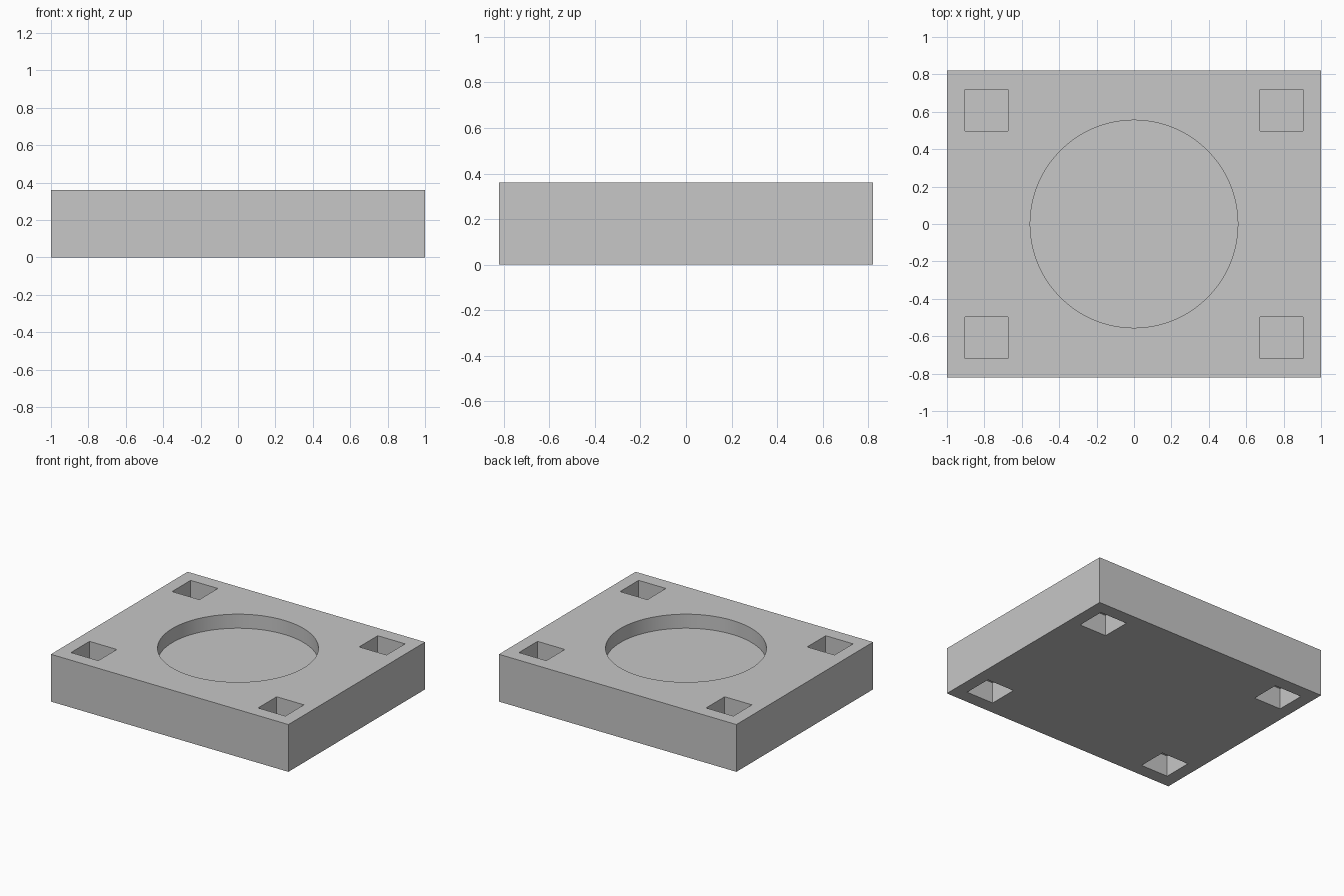
import bpy
import math

if "Cube" in bpy.data.objects:
    bpy.data.objects.remove(bpy.data.objects["Cube"], do_unlink=True)

HEIGHT = 0.36
RECESS_RADIUS, RECESS_DEPTH = 0.555, 0.107
POCKET_X, POCKET_Y = 0.788, 0.608
POCKET_SIZE = (0.23, 0.223)
POCKET_DEPTH = 0.16
OVER = 0.1  # how far cutters stick out of the block

grey = bpy.data.materials.new("plain grey")
grey.use_nodes = True
grey.diffuse_color = (0.57, 0.57, 0.57, 1)
grey.node_tree.nodes["Principled BSDF"].inputs["Base Color"].default_value = grey.diffuse_color


def box(name, size, location):
    bpy.ops.mesh.primitive_cube_add(size=1, location=location)
    obj = bpy.context.object
    obj.name = name
    obj.scale = size
    bpy.ops.object.transform_apply(location=False, rotation=False, scale=True)
    obj.data.materials.append(grey)
    return obj


def cut(target, cutter):
    mod = target.modifiers.new("cut", "BOOLEAN")
    mod.operation = "DIFFERENCE"
    mod.solver = "EXACT"
    mod.object = cutter
    bpy.context.view_layer.objects.active = target
    bpy.ops.object.modifier_apply(modifier=mod.name)
    bpy.data.objects.remove(cutter, do_unlink=True)


# Solid block
block = box("base_block", (2, 1.644, HEIGHT), (0, 0, HEIGHT / 2))

# Round recess in the top
depth = RECESS_DEPTH + OVER
bpy.ops.mesh.primitive_cylinder_add(
    vertices=128, radius=RECESS_RADIUS, depth=depth,
    location=(0, 0, HEIGHT - RECESS_DEPTH + depth / 2))
recess = bpy.context.object
recess.name = "recess_cutter"
recess.data.materials.append(grey)
cut(block, recess)

# Blind square pockets at the corners, top and bottom
length = POCKET_DEPTH + OVER
for sx in (-1, 1):
    for sy in (-1, 1):
        for z in (HEIGHT - POCKET_DEPTH + length / 2, POCKET_DEPTH - length / 2):
            cut(block, box("pocket_cutter", (*POCKET_SIZE, length),
                           (sx * POCKET_X, sy * POCKET_Y, z)))

# Smooth recess wall, sharp edges elsewhere
bpy.ops.object.select_all(action="DESELECT")
block.select_set(True)
bpy.context.view_layer.objects.active = block
bpy.ops.object.shade_smooth_by_angle(angle=math.radians(30))
